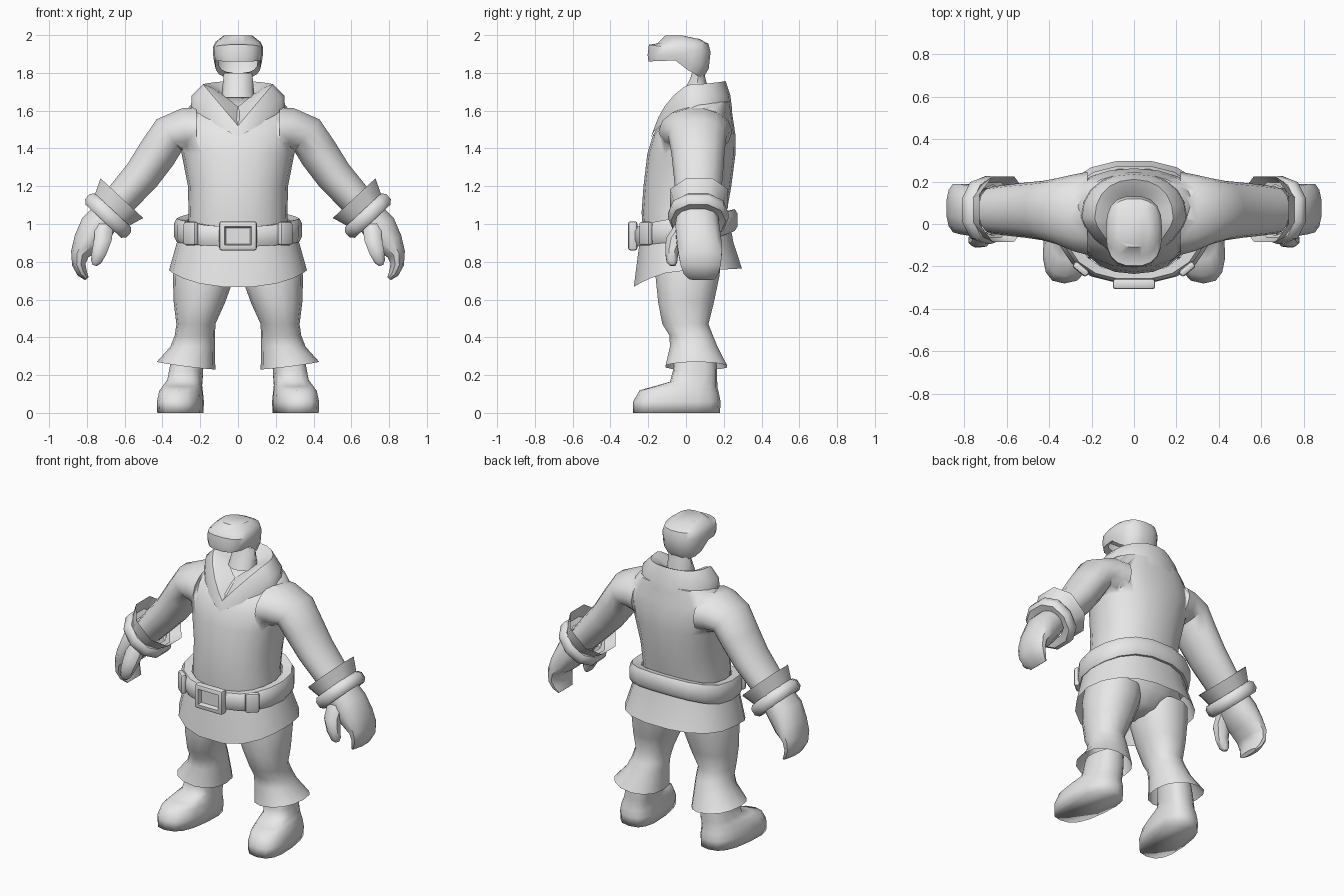
import bpy, bmesh, math
from mathutils import Vector, Matrix

if "Cube" in bpy.data.objects:
    bpy.data.objects.remove(bpy.data.objects["Cube"])

grey = bpy.data.materials.new("light_grey")
grey.diffuse_color = (0.8, 0.8, 0.8, 1)
grey.use_nodes = True
grey.node_tree.nodes["Principled BSDF"].inputs["Base Color"].default_value = grey.diffuse_color


def finish(name, bm, mirror=False, angle=45):
    bmesh.ops.recalc_face_normals(bm, faces=bm.faces)
    me = bpy.data.meshes.new(name)
    bm.to_mesh(me)
    bm.free()
    me.materials.append(grey)
    ob = bpy.data.objects.new(name, me)
    bpy.context.collection.objects.link(ob)
    if mirror:
        ob.modifiers.new("mirror", 'MIRROR').use_mirror_merge = False
    bpy.ops.object.select_all(action='DESELECT')
    ob.select_set(True)
    bpy.context.view_layer.objects.active = ob
    bpy.ops.object.shade_smooth_by_angle(angle=math.radians(angle))
    return ob


def skin(rings, caps=(), closed=False):
    """Bridge point loops into a surface; caps lists the loop indices to fill."""
    bm = bmesh.new()
    loops = [[bm.verts.new(p) for p in r] for r in rings]
    n = len(loops[0])
    pairs = list(zip(loops, loops[1:])) + ([(loops[-1], loops[0])] if closed else [])
    for a, b in pairs:
        for i in range(n):
            j = (i + 1) % n
            bm.faces.new((a[i], a[j], b[j], b[i]))
    for c in caps:
        bm.faces.new(loops[c])
    return bm


def power(v, p):
    return math.copysign(abs(v) ** p, v)


def hoop(yf, yb, rx, zf, zs=None, zb=None, cx=0, tilt=0,
         n=16, p=1.0, vee=0, shear=0, back=2):
    """Level loop from front yf to back yb; zf, zs, zb = front, side, back height."""
    zs = zf if zs is None else zs
    zb = zf if zb is None else zb
    pts = []
    for i in range(n):
        a = 2 * math.pi * i / n
        front = math.sin(a) < -1e-6
        q = vee if vee and front else p
        c, t = power(math.cos(a), q), power(math.sin(a), q)
        y = (yf + yb) / 2 + (yb - yf) / 2 * t
        w = 1 - abs(c) if vee and front else abs(t) ** (2 if front else back)
        z = zs + ((zf if front else zb) - zs) * w + tilt * c
        pts.append((cx + rx * c - shear * y, y, z))
    return pts


def loft(name, rings, caps=(), closed=False, mirror=False, angle=45, **kw):
    return finish(name, skin([hoop(*r, **kw) for r in rings], caps, closed), mirror, angle)


def tube(name, path, caps=(), closed=False, n=12, p=0.9, axis=None):
    """Limb along (x, y, z, half width, half depth) stations, mirrored."""
    rings = []
    for i, (x, y, z, r, d) in enumerate(path):
        a, b = path[max(i - 1, 0)], path[min(i + 1, len(path) - 1)]
        t = axis or Vector((b[0] - a[0], 0, b[2] - a[2])).normalized()
        u = Vector((-t.z, 0, t.x))
        ring = []
        for k in range(n):
            g = 2 * math.pi * (k + 0.5) / n
            ring.append(Vector((x, y, z)) + u * r * power(math.cos(g), p)
                        + Vector((0, d * power(math.sin(g), p), 0)))
        rings.append(ring)
    return finish(name, skin(rings, caps, closed), True)


# Tunic body
body = loft("tunic_body", [
    (-.225, .20, .265, .93, .95, 1.0), (-.235, .215, .262, 1.06), (-.225, .24, .265, 1.20),
    (-.205, .262, .298, 1.37), (-.175, .262, .33, 1.47), (-.125, .25, .32, 1.55),
    (-.06, .235, .25, 1.60, 1.63, 1.65), (0, .19, .15, 1.64, 1.66, 1.68)],
    caps=(0, -1), n=20, p=.9)

# Sleeves, joined into the shoulders as one surface
sleeve = tube("sleeve_helper", [
    (.22, .05, 1.49, .13, .195), (.28, .052, 1.49, .127, .182),
    (.365, .06, 1.47, .11, .155), (.43, .063, 1.37, .107, .14),
    (.51, .065, 1.255, .10, .13), (.60, .065, 1.155, .093, .12),
    (.67, .065, 1.075, .085, .11)], caps=(0, -1), n=14, p=1)
sleeve.hide_render = True
sleeve.hide_set(True)
join = body.modifiers.new("sleeves", 'BOOLEAN')
join.operation, join.solver, join.object = 'UNION', 'EXACT', sleeve

# Turned-up collar with a V opening, folding in to the neck
loft("collar", [
    (-.185, .245, .25, 1.46, 1.60, 1.60), (-.175, .235, .245, 1.49, 1.68, 1.68),
    (-.16, .21, .185, 1.52, 1.74, 1.757), (-.14, .175, .145, 1.53, 1.725, 1.74),
    (-.03, .125, .085, 1.62, 1.69, 1.70)], n=20, p=.9, vee=1.4)

# Neck
loft("neck", [(-.03, .125, .088, 1.67), (-.005, .12, .083, 1.72),
              (.02, .105, .078, 1.77), (.03, .10, .078, 1.80)], caps=(-1,), n=10)

# Open-faced cap with a raised brow at the front
loft("cap", [
    (-.16, .06, .105, 1.875, 1.875, 1.80),
    (-.20, .09, .122, 1.86, 1.865, 1.77), (-.205, .122, .132, 1.895, 1.895, 1.82),
    (-.198, .132, .133, 1.95, 1.935, 1.91), (-.155, .12, .118, 1.955, 1.965, 1.955),
    (-.11, .07, .075, 1.998, 1.998, 1.98)], caps=(-1,), n=18, p=.75, back=.8)

# Skirt of the tunic
loft("tunic_skirt", [
    (-.24, .23, .30, .95, .98, 1.03), (-.255, .255, .33, .86, .88, .90),
    (-.28, .30, .365, .665, .755, .765)], n=18, p=.85)

# Belt, higher at the back
loft("belt", [
    (-.23, .215, .27, .985, 1.02, 1.07), (-.262, .262, .325, .985, 1.03, 1.08),
    (-.278, .277, .34, .96, 1.0, 1.055), (-.278, .277, .34, .91, .935, .99),
    (-.265, .262, .325, .88, .905, .965), (-.24, .23, .29, .885, .91, .97)],
    n=18, p=.85)


def box(name, centre, size, turn=0, inset=0, mirror=False):
    bm = bmesh.new()
    bmesh.ops.create_cube(bm, size=1)
    bmesh.ops.scale(bm, vec=size, verts=bm.verts)
    bmesh.ops.bevel(bm, geom=bm.edges[:], offset=.014, segments=2, profile=.5,
                    affect='EDGES')
    if inset:
        bmesh.ops.recalc_face_normals(bm, faces=bm.faces)
        face = min(bm.faces, key=lambda f: f.calc_center_median().y - f.calc_area())
        bmesh.ops.inset_individual(bm, faces=[face], thickness=inset, depth=0)
        bmesh.ops.inset_individual(bm, faces=[face], thickness=.01, depth=-.025)
    bmesh.ops.transform(bm, verts=bm.verts,
                        matrix=Matrix.Translation(centre) @ Matrix.Rotation(turn, 4, 'Z'))
    return finish(name, bm, mirror, 35)


# Buckle and belt loops
box("belt_buckle", (0, -.282, .937), (.20, .05, .155), inset=.02)
box("belt_loop", (.25, -.212, .95), (.085, .035, .125), turn=math.radians(40), mirror=True)

# Flared cuffs and rounded wristbands
lower_arm = Vector((.68, 0, -.73)).normalized()
tube("cuff", [(.615, .07, 1.137, .166, .165), (.685, .065, 1.052, .12, .13)],
     n=8, axis=lower_arm)
tube("wristband", [
    (.665, .065, 1.07, .10, .12), (.662, .065, 1.073, .135, .145),
    (.675, .065, 1.058, .156, .16), (.70, .065, 1.03, .156, .16),
    (.713, .065, 1.015, .135, .145), (.71, .065, 1.02, .09, .11)],
    n=10, axis=lower_arm)

# Mitten hands and thumbs
tube("hand", [
    (.69, .06, 1.05, .085, .11), (.75, .06, .98, .094, .12),
    (.80, .07, .90, .078, .122), (.838, .075, .84, .05, .118),
    (.843, .078, .785, .037, .11), (.825, .08, .74, .028, .095),
    (.80, .085, .71, .012, .07)], caps=(-1,))
tube("thumb", [
    (.71, .0, 1.0, .055, .06), (.715, -.055, .92, .05, .055),
    (.735, -.075, .85, .042, .037), (.752, -.075, .80, .03, .03),
    (.758, -.07, .78, .012, .015)], caps=(-1,), n=8)

# Trousers with flared hems
loft("trouser_leg", [
    (-.16, .19, .155, .80, .80, .80, .175), (-.165, .18, .163, .72, .72, .72, .182),
    (-.15, .15, .135, .58, .58, .58, .205), (-.128, .122, .103, .47, .47, .47, .223),
    (-.09, .145, .107, .41, .41, .41, .228), (-.088, .17, .118, .35, .35, .35, .24),
    (-.112, .222, .155, .245, .25, .245, .275, .02)], mirror=True, n=14, p=.9)

# Pelvis joining the legs
loft("pelvis", [(-.17, .21, .30, .88), (-.165, .19, .29, .80), (-.11, .14, .12, .72),
                (-.05, .07, .05, .695)], caps=(-1,), n=14)

# Boots with toes turned slightly outward
loft("boot", [
    (-.28, .18, .118, 0, 0, 0, .30), (-.28, .183, .12, .06, .06, .06, .30),
    (-.245, .175, .112, .12, .115, .10, .298), (-.17, .168, .10, .14, .15, .13, .292),
    (-.085, .165, .093, .165, .175, .17, .285), (-.07, .165, .09, .22, .22, .22, .28),
    (-.06, .16, .085, .30, .30, .30, .27)],
    caps=(0,), mirror=True, n=16, p=.75, shear=.1, angle=100)
